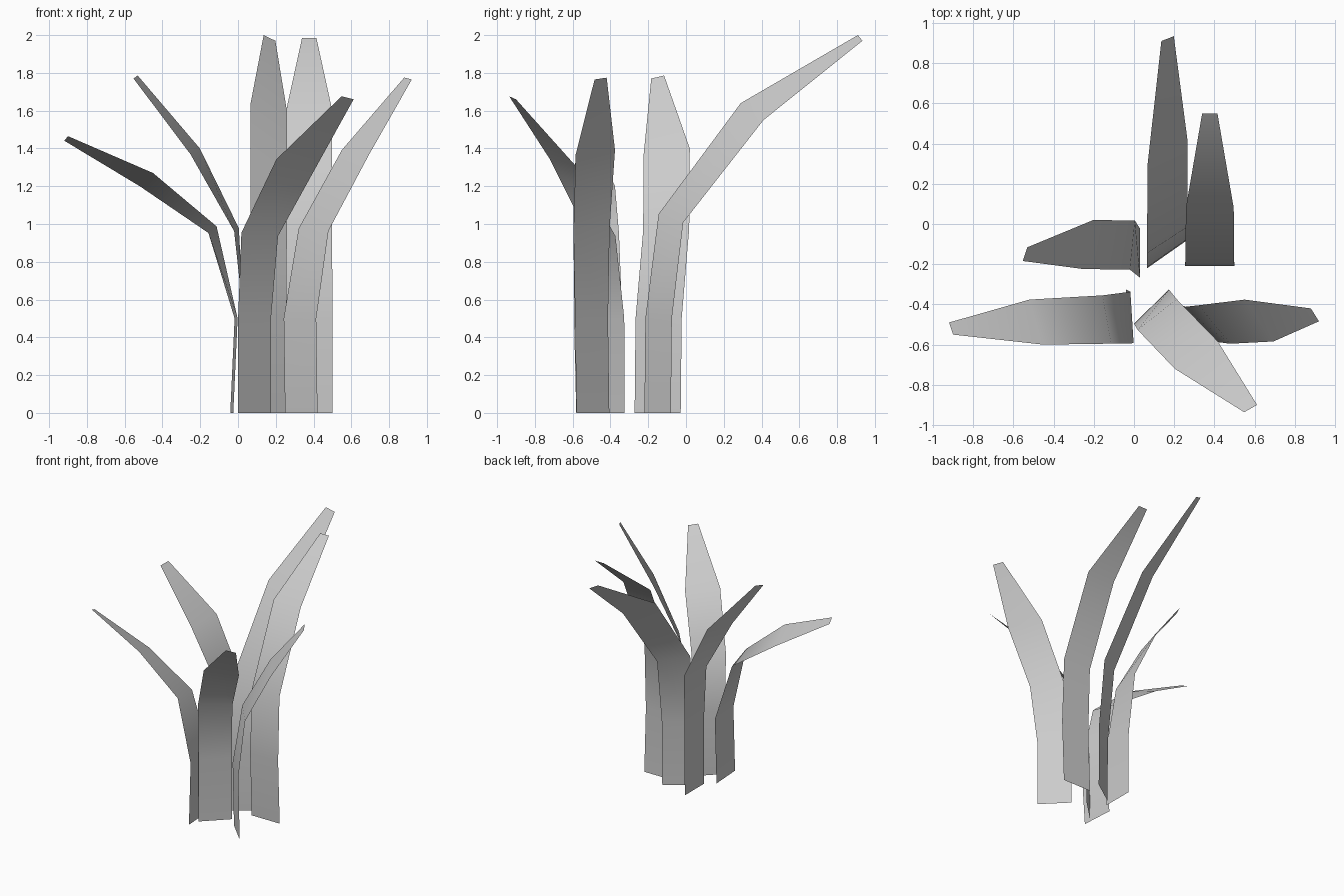
import bpy
from mathutils import Vector


def blade(name, root, low, mid, high, tip, h_root, h_high, h_tip):
    """Strip of four quads: a centre line with a half-width vector at each row."""
    spine = [Vector((*root, 0.0)), Vector((*low, 0.5)), Vector(mid), Vector(high), Vector(tip)]
    h0, h3, h4 = Vector(h_root), Vector(h_high), Vector(h_tip)
    halves = [h0, h0, (h0 + h3) / 2, h3, h4]
    verts = []
    for p, h in zip(spine, halves):
        verts += [p - h, p + h]
    faces = [(i, i + 1, i + 3, i + 2) for i in range(0, 8, 2)]
    # Upper side of the leaf faces the sky
    lean = (spine[3] - spine[2]).cross(h0).z
    if lean > 0:
        faces = [f[::-1] for f in faces]
    mesh = bpy.data.meshes.new(name)
    mesh.from_pydata(verts, [], faces)
    mesh.shade_smooth()
    obj = bpy.data.objects.new(name, mesh)
    bpy.context.collection.objects.link(obj)
    return obj


# Leaves arching backwards
blade("back_tall_leaf", (.165, -.15), (.165, -.145), (.165, -.08, 1.03),
      (.167, .35, 1.595), (.167, .922, 1.985),
      (.1, .07, 0), (.1, .06, -.045), (.031, .012, -.015))
blade("back_right_leaf", (.377, -.19), (.377, -.21), (.377, -.19, 1.01),
      (.377, .08, 1.615), (.377, .55, 1.985),
      (.123, 0, 0), (.119, 0, 0), (.038, 0, 0))

# Leaves arching to the front and right
blade("front_leaf", (.0875, -.41), (.0875, -.412), (.115, -.45, .945),
      (.31, -.652, 1.325), (.58, -.918, 1.668),
      (.087, .085, 0), (.107, .068, -.017), (.032, .018, -.008))
blade("right_leaf", (.335, -.493), (.328, -.5), (.4, -.5, .97),
      (.622, -.48, 1.38), (.9, -.452, 1.77),
      (.086, -.087, 0), (.072, -.104, -.012), (.02, -.032, -.005))

# Leaves arching to the left
blade("left_low_leaf", (-.033, -.453), (-.01, -.465), (-.135, -.475, .97),
      (-.485, -.488, 1.235), (-.91, -.52, 1.453),
      (-.008, .128, 0), (-.035, .112, -.035), (-.01, .03, -.012))
blade("left_high_leaf", (.03, -.15), (.03, -.145), (-.008, -.105, .97),
      (-.227, -.102, 1.385), (-.542, -.15, 1.778),
      (0, .122, 0), (.025, .122, .015), (.011, .034, .008))
